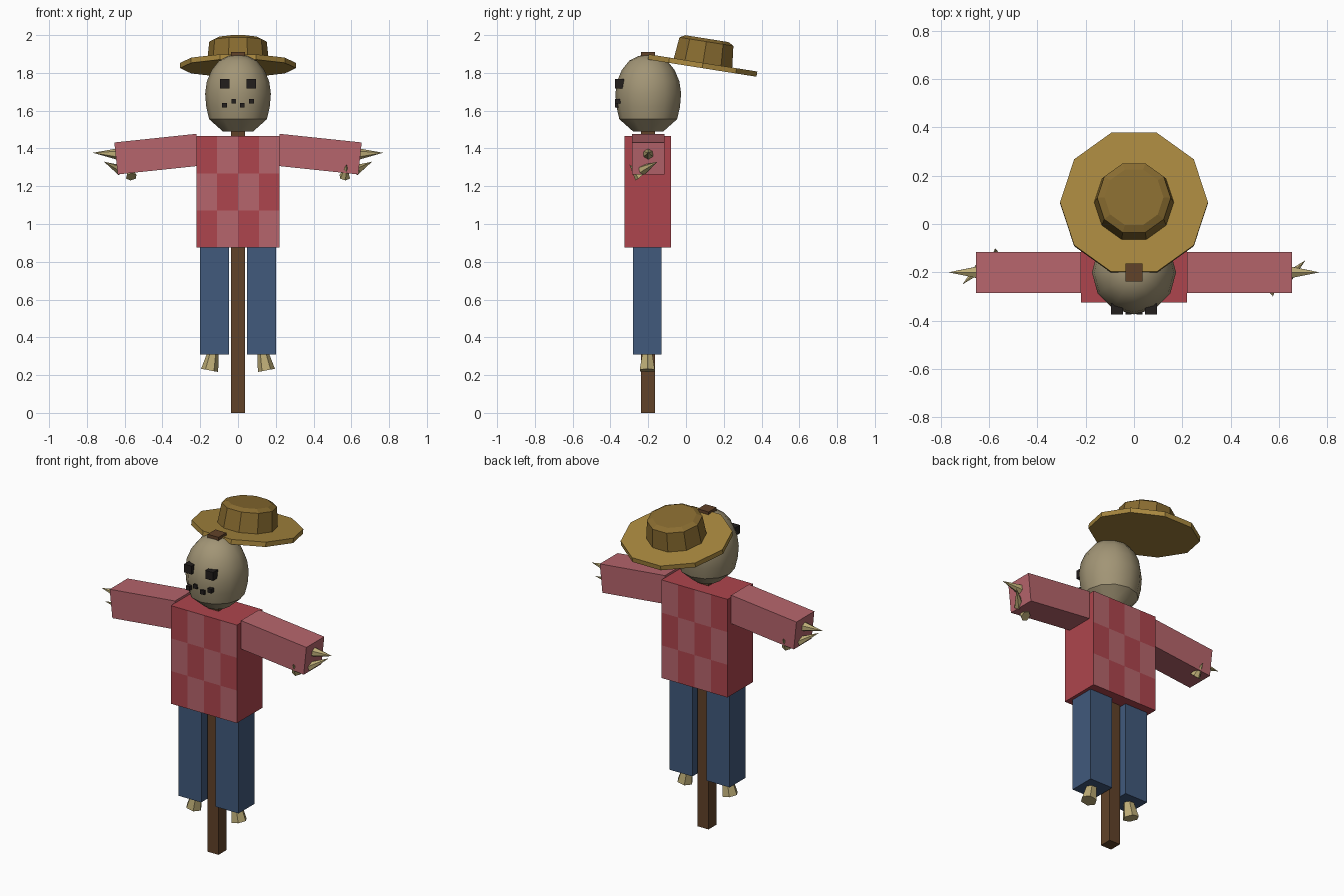
import bpy, bmesh, math
from mathutils import Vector, Matrix

if "Cube" in bpy.data.objects:
    bpy.data.objects.remove(bpy.data.objects["Cube"])

Y = -0.2  # depth of the pole axis


def material(name, rgb):
    m = bpy.data.materials.new(name)
    m.diffuse_color = (*rgb, 1)
    m.use_nodes = True
    m.node_tree.nodes["Principled BSDF"].inputs["Base Color"].default_value = m.diffuse_color
    return m


WOOD = material("wood", (0.12, 0.055, 0.022))
RED = material("red_cloth", (0.42, 0.06, 0.075))
PINK = material("light_red_cloth", (0.47, 0.13, 0.15))
DENIM = material("denim", (0.052, 0.1, 0.2))
SACK = material("sackcloth", (0.36, 0.3, 0.18))
STRAW = material("straw", (0.5, 0.41, 0.18))
BRIM = material("hat_brim", (0.40, 0.25, 0.05))
CROWN = material("hat_crown", (0.25, 0.15, 0.03))
BLACK = material("button_black", (0.016, 0.013, 0.012))


def finish(name, bm, *mats, matrix=Matrix()):
    bmesh.ops.recalc_face_normals(bm, faces=bm.faces)
    me = bpy.data.meshes.new(name)
    bm.to_mesh(me)
    bm.free()
    for m in mats:
        me.materials.append(m)
    ob = bpy.data.objects.new(name, me)
    ob.matrix_world = matrix
    bpy.context.collection.objects.link(ob)
    return ob


def box(name, centre, size, mat, tilt=0):
    bm = bmesh.new()
    bmesh.ops.create_cube(bm, size=1, matrix=Matrix.Diagonal((*size, 1)))
    return finish(name, bm, mat,
                  matrix=Matrix.Translation(centre) @ Matrix.Rotation(tilt, 4, 'Y'))


def lathe(name, profile, sides, mat, matrix):
    # stack of rings (radius, z) with flat caps
    bm = bmesh.new()
    rings = [[bm.verts.new((r * math.cos(math.tau * i / sides),
                            r * math.sin(math.tau * i / sides), z))
              for i in range(sides)] for r, z in profile]
    for a, b in zip(rings, rings[1:]):
        for i in range(sides):
            j = (i + 1) % sides
            bm.faces.new((a[i], a[j], b[j], b[i]))
    bm.faces.new(rings[0])
    bm.faces.new(rings[-1])
    return finish(name, bm, mat, matrix=matrix)


def straw(name, base, tip, r1, r2):
    base, tip = Vector(base), Vector(tip)
    d = tip - base
    bm = bmesh.new()
    bmesh.ops.create_cone(bm, cap_ends=True, segments=6, radius1=r1, radius2=r2, depth=d.length)
    rot = d.to_track_quat('Z', 'Y').to_matrix().to_4x4()
    return finish(name, bm, STRAW, matrix=Matrix.Translation((base + tip) / 2) @ rot)


# Pole
box("pole", (0, Y, 0.955), (0.072, 0.074, 1.91), WOOD)

# Shirt body: box with checked front and back
bm = bmesh.new()
X0, DX, Z0, DZ = -0.22, 0.11, 0.875, 0.1967
for y in (-0.325, -0.08):
    for i in range(4):
        for j in range(3):
            x, z = X0 + i * DX, Z0 + j * DZ
            f = bm.faces.new([bm.verts.new(p) for p in (
                (x, y, z), (x + DX, y, z), (x + DX, y, z + DZ), (x, y, z + DZ))])
            f.material_index = (i + j) % 2
bmesh.ops.remove_doubles(bm, verts=bm.verts, dist=0.001)
rim = [e for e in bm.edges if e.is_boundary]
bmesh.ops.bridge_loops(bm, edges=rim)
for f in bm.faces:
    if abs(f.calc_center_median().y - Y) < 0.1:
        f.material_index = 0
finish("shirt_body", bm, RED, PINK)

# Sleeves, trouser legs and straw, one set per side
for s, side in ((1, "right"), (-1, "left")):
    box(f"sleeve_{side}", (s * 0.4285, Y, 1.37), (0.437, 0.17, 0.17), PINK, s * math.radians(6))
    box(f"trouser_leg_{side}", (s * 0.124, -0.205, 0.5925), (0.153, 0.153, 0.565), DENIM)
    straw(f"foot_straw_{side}", (s * 0.13, -0.205, 0.33), (s * 0.15, -0.205, 0.225), 0.027, 0.046)
    # hand straws are turned half way round the pole on the other side
    for n, (b, t, r) in enumerate((
            ((0.63, 0, 1.37), (0.768, 0, 1.377), 0.032),
            ((0.625, -0.03, 1.285), (0.71, 0.05, 1.33), 0.028),
            ((0.565, -0.045, 1.25), (0.575, -0.1, 1.315), 0.03))):
        straw(f"hand_straw_{side}_{n + 1}", (s * b[0], Y + s * b[1], b[2]),
              (s * t[0], Y + s * t[1], t[2]), r, 0)

# Sack head
head = lathe("head", [(0.08, 1.49), (0.153, 1.555), (0.168, 1.62), (0.174, 1.69), (0.165, 1.755),
                      (0.14, 1.815), (0.1, 1.865), (0.05, 1.89), (0.01, 1.895)],
             12, SACK, Matrix.Translation((0, Y, 0)))
bpy.context.view_layer.objects.active = head
head.select_set(True)
bpy.ops.object.shade_smooth_by_angle(angle=math.radians(30))

# Eyes and stitched mouth
for x in (-0.071, 0.071):
    box("eye", (x, -0.352, 1.742), (0.05, 0.046, 0.05), BLACK)
for x, z in ((-0.072, 1.628), (-0.023, 1.65), (0.023, 1.628), (0.072, 1.65)):
    box("mouth_stitch", (x, -0.357, z), (0.025, 0.036, 0.025), BLACK)

# Hat slipping off backwards
hat = Matrix.Translation((0, 0.088, 1.839)) @ Matrix.Rotation(math.radians(-9), 4, 'X')
lathe("hat_brim", [(0.306, -0.014), (0.306, 0.014)], 10, BRIM, hat)
lathe("hat_crown", [(0.165, 0.01), (0.152, 0.128), (0.122, 0.144)], 10, CROWN, hat)
